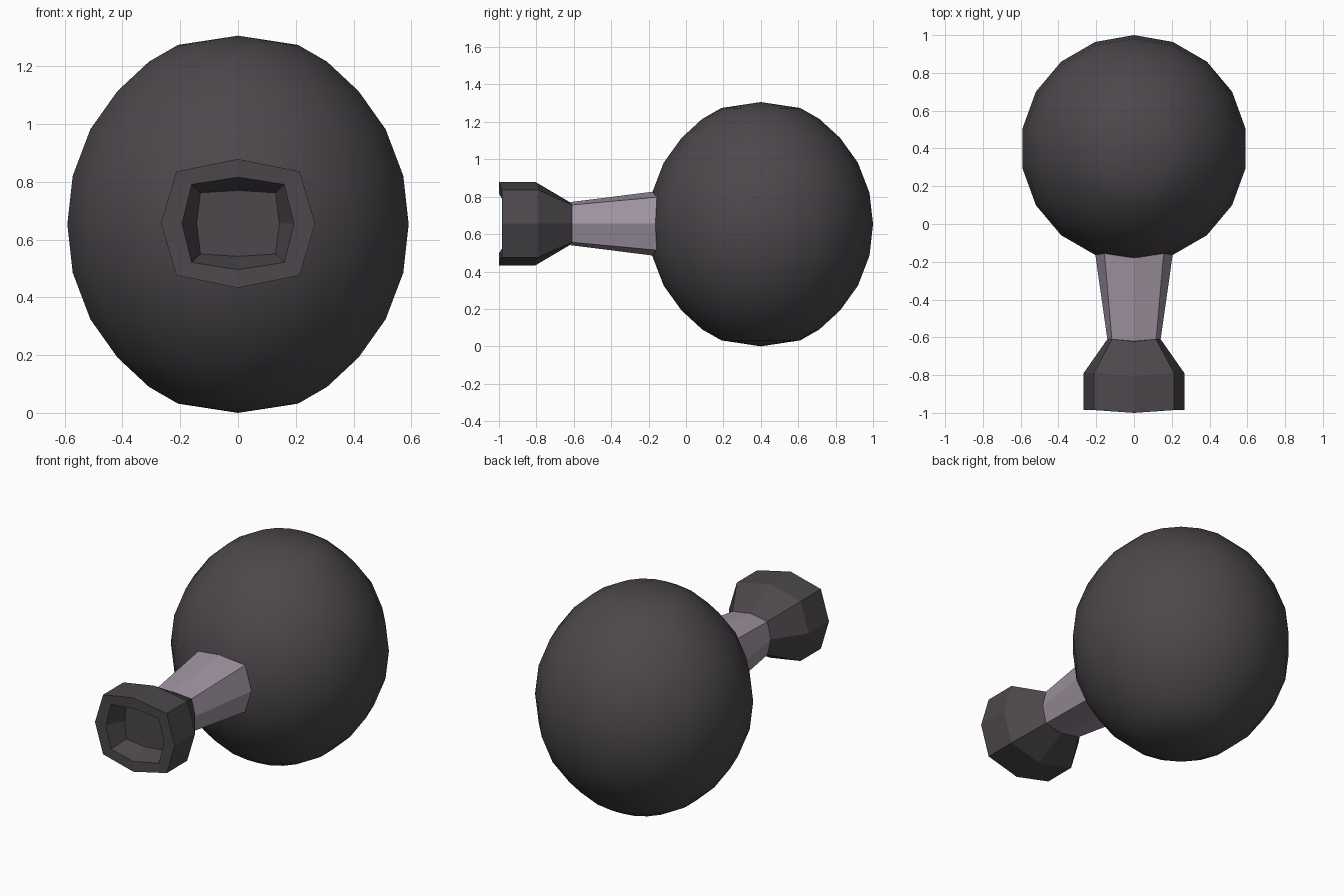
import bpy, bmesh, math

if "Cube" in bpy.data.objects:
    bpy.data.objects.remove(bpy.data.objects["Cube"])

def material(name, rgb):
    m = bpy.data.materials.new(name)
    m.diffuse_color = (*rgb, 1)
    m.use_nodes = True
    m.node_tree.nodes["Principled BSDF"].inputs["Base Color"].default_value = m.diffuse_color
    return m

charcoal = material("charcoal", (0.072, 0.063, 0.071))
mauve = material("mauve grey", (0.35, 0.295, 0.36))

def finish(name, bm, mat):
    bmesh.ops.recalc_face_normals(bm, faces=bm.faces)
    me = bpy.data.meshes.new(name)
    bm.to_mesh(me)
    bm.free()
    me.materials.append(mat)
    ob = bpy.data.objects.new(name, me)
    bpy.context.collection.objects.link(ob)
    return ob

def bridge(bm, a, b):
    n = len(a)
    for i in range(n):
        bm.faces.new((a[i], a[(i + 1) % n], b[(i + 1) % n], b[i]))

AXIS_Z = 0.656

def section(bm, y, bow, side, cx, cz, top):
    """Eight-sided cross-section; the top and bottom points sit `bow` further forward."""
    pts = [(side, 0), (cx, cz), (0, top), (-cx, cz),
           (-side, 0), (-cx, -cz), (0, -top), (cx, -cz)]
    return [bm.verts.new((x, y - (bow if x == 0 else 0), AXIS_Z + z)) for x, z in pts]

def loft(name, sections, mat):
    bm = bmesh.new()
    rings = [section(bm, *s) for s in sections]
    for a, b in zip(rings, rings[1:]):
        bridge(bm, a, b)
    bm.faces.new(rings[0])
    bm.faces.new(rings[-1])
    return finish(name, bm, mat)

# Ball: 18-sided lathe around a vertical axis
upper = [(0.211, 0.621), (0.313, 0.563), (0.424, 0.461), (0.519, 0.329), (0.581, 0.168)]
profile = upper + [(0.6, 0)] + [(r, -z) for r, z in reversed(upper)]
CY, CZ, N = 0.4, 0.653, 18
bm = bmesh.new()
rings = [[bm.verts.new((r * math.sin(2 * math.pi * i / N),
                        CY + r * math.cos(2 * math.pi * i / N), CZ + z))
          for i in range(N)] for r, z in profile]
for a, b in zip(rings, rings[1:]):
    bridge(bm, a, b)
for ring, z in ((rings[0], CZ + 0.653), (rings[-1], 0)):
    pole = bm.verts.new((0, CY, z))
    for i in range(N):
        bm.faces.new((ring[i], ring[(i + 1) % N], pole))
ball = finish("ball", bm, charcoal)
for p in ball.data.polygons:
    p.use_smooth = True

# Neck between ball and nozzle
loft("neck", [(-0.14, 0.01, 0.208, 0.158, 0.143, 0.174),
              (-0.61, 0.01, 0.141, 0.117, 0.100, 0.115)], mauve)

# Flared nozzle: back, shoulder, outer rim, inner rim, recessed floor
loft("nozzle", [(-0.61, 0.012, 0.141, 0.117, 0.100, 0.115),
                (-0.79, 0.015, 0.267, 0.213, 0.180, 0.223),
                (-0.985, 0.015, 0.267, 0.213, 0.180, 0.223),
                (-0.985, 0.015, 0.194, 0.160, 0.135, 0.160),
                (-0.88, 0.010, 0.143, 0.130, 0.106, 0.114)], charcoal)
